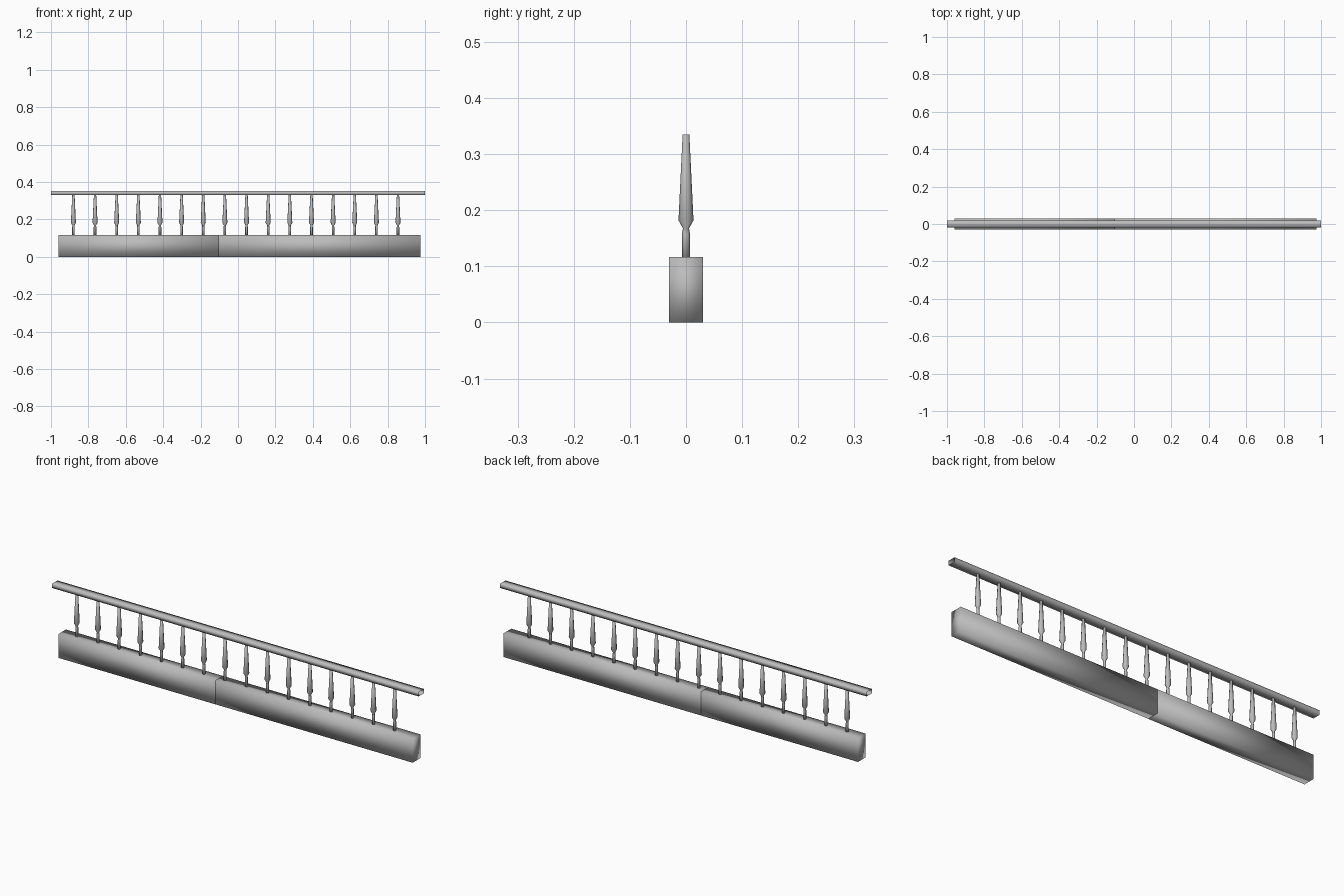
import bpy
import bmesh
import math

if "Cube" in bpy.data.objects:
    bpy.data.objects.remove(bpy.data.objects["Cube"], do_unlink=True)

stone = bpy.data.materials.new("stone grey")
stone.use_nodes = True
GREY = (0.5, 0.5, 0.5, 1)
stone.diffuse_color = GREY
stone.node_tree.nodes["Principled BSDF"].inputs["Base Color"].default_value = GREY


def finish(name, bm):
    """Turn a bmesh into a smooth shaded grey object."""
    bmesh.ops.recalc_face_normals(bm, faces=bm.faces)
    mesh = bpy.data.meshes.new(name)
    bm.to_mesh(mesh)
    bm.free()
    mesh.materials.append(stone)
    mesh.shade_smooth()
    obj = bpy.data.objects.new(name, mesh)
    bpy.context.collection.objects.link(obj)
    return obj


def beam(name, x0, x1, half_depth, z0, z1, open_ends=False):
    """Long box along x, optionally without its end caps."""
    bm = bmesh.new()
    bmesh.ops.create_cube(bm, size=1)
    for v in bm.verts:
        v.co.x = x1 if v.co.x > 0 else x0
        v.co.y = math.copysign(half_depth, v.co.y)
        v.co.z = z1 if v.co.z > 0 else z0
    if open_ends:
        bm.normal_update()
        ends = [f for f in bm.faces if abs(f.normal.x) > 0.9]
        bmesh.ops.delete(bm, geom=ends, context='FACES_ONLY')
    return finish(name, bm)


def turned(name, profile, sides):
    """Lathe a (radius, height) profile around z."""
    bm = bmesh.new()
    rings = []
    for r, z in profile:
        rings.append([bm.verts.new((r * math.cos(math.tau * i / sides),
                                    r * math.sin(math.tau * i / sides), z))
                      for i in range(sides)])
    for low, high in zip(rings, rings[1:]):
        for i in range(sides):
            j = (i + 1) % sides
            bm.faces.new((low[i], low[j], high[j], high[i]))
    bm.faces.new(rings[0])
    bm.faces.new(rings[-1])
    return finish(name, bm)


# Two plinth blocks meeting off centre
beam("plinth_right", -0.96, -0.103, 0.03, 0, 0.117)
beam("plinth_left", -0.103, 0.975, 0.03, 0, 0.117)

# Hollow handrail
beam("handrail", -1, 1, 0.02, 0.33, 0.352, open_ends=True)

# Row of turned balusters sharing one mesh
PROFILE = [(0.007, 0.112), (0.007, 0.158), (0.0055, 0.168),
           (0.0134, 0.182), (0.006, 0.335)]
first = turned("baluster_1", PROFILE, 8)
first.location.x = -0.88
for n in range(1, 16):
    baluster = bpy.data.objects.new(f"baluster_{n + 1}", first.data)
    baluster.location.x = -0.88 + n * 0.1157
    bpy.context.collection.objects.link(baluster)
